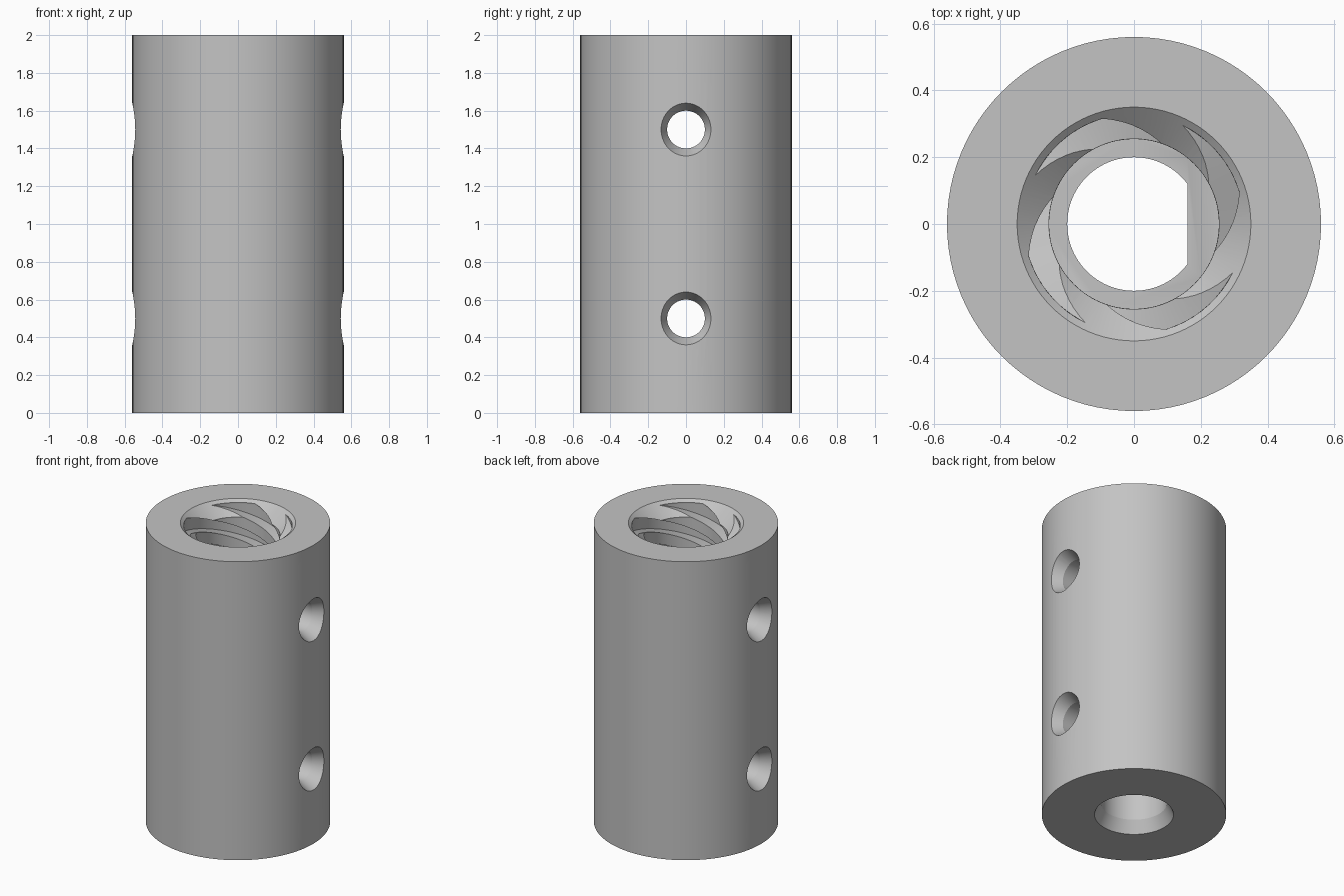
import bpy, bmesh
from math import radians, cos, sin, pi
from mathutils import Matrix

if "Cube" in bpy.data.objects:
    bpy.data.objects.remove(bpy.data.objects["Cube"], do_unlink=True)

HEIGHT, RADIUS, STEP_Z = 2.0, 0.56, 1.0
LEAD, STARTS = 0.64, 4
MINOR, MAJOR = 0.255, 0.33


def make_object(name, rings, matrix=Matrix()):
    """Skin a stack of rings into a closed solid."""
    bm = bmesh.new()
    rows = [[bm.verts.new(p) for p in ring] for ring in rings]
    n = len(rows[0])
    for low, high in zip(rows, rows[1:]):
        for i in range(n):
            j = (i + 1) % n
            bm.faces.new((low[i], low[j], high[j], high[i]))
    bm.faces.new(rows[0][::-1])
    bm.faces.new(rows[-1])
    bm.transform(matrix)
    bmesh.ops.recalc_face_normals(bm, faces=bm.faces)
    mesh = bpy.data.meshes.new(name)
    bm.to_mesh(mesh)
    bm.free()
    obj = bpy.data.objects.new(name, mesh)
    bpy.context.collection.objects.link(obj)
    return obj


def lathe(name, profile, sides, matrix=Matrix()):
    """Turn a (radius, z) profile about the z axis."""
    turn = [2 * pi * i / sides for i in range(sides)]
    return make_object(name, [[(r * cos(a), r * sin(a), z) for a in turn]
                              for r, z in profile], matrix)


def cut(target, cutter):
    """Subtract the cutter and discard it."""
    mod = target.modifiers.new("cut", "BOOLEAN")
    mod.operation, mod.solver, mod.object = "DIFFERENCE", "EXACT", cutter
    bpy.context.view_layer.objects.active = target
    bpy.ops.object.modifier_apply(modifier=mod.name)
    bpy.data.objects.remove(cutter, do_unlink=True)


def thread_ring(z):
    """Cross-section of the multi-start thread at one height."""
    base = 107 + (z - 1.983) * 360 / LEAD
    ring = []
    for s in range(STARTS):
        for radius, first, width in ((MAJOR, 0, 47), (MINOR, 47, 43)):
            for k in range(10):
                a = radians(base + s * 360 / STARTS + first + width * k / 9)
                ring.append((radius * cos(a), radius * sin(a), z))
    # Nudge apart nothing: flanks are radial steps between the two radii
    return ring


# Outer sleeve
sleeve = lathe("coupler_sleeve", [(RADIUS, 0), (RADIUS, HEIGHT)], 96)

# Threaded upper bore
layers = 120
top = HEIGHT + 0.05
cut(sleeve, make_object("thread_cutter", [
    thread_ring(STEP_Z + (top - STEP_Z) * i / layers) for i in range(layers + 1)]))

# Lead-in cone at the top
cut(sleeve, lathe("lead_in_cutter",
                  [(0.231, 1.9), (0.35, HEIGHT), (0.35, 2.1)], 96))

# Lower shaft bore with a flat on one side and a flared mouth
bore = lathe("shaft_cutter", [(0.25, -0.02), (0.2, 0.08), (0.2, 1.1)], 96)
flat = lathe("flat_cutter", [(0.5, 0.25), (0.5, 1.2)], 4,
             Matrix.Translation((0.16 + 0.5 * cos(pi / 4), 0, 0))
             @ Matrix.Rotation(pi / 4, 4, "Z"))
cut(bore, flat)
cut(sleeve, bore)

# Countersunk screw holes through both sides
for z in (0.5, 1.5):
    cut(sleeve, lathe("screw_hole_cutter",
                      [(0.16, -0.6), (0.1, -0.48), (0.1, 0.48), (0.16, 0.6)], 48,
                      Matrix.Translation((0, 0, z)) @ Matrix.Rotation(pi / 2, 4, "Y")))

# Plain grey finish
grey = bpy.data.materials.new("plain_grey")
grey.use_nodes = True
colour = (0.55, 0.55, 0.55, 1)
grey.diffuse_color = colour
grey.node_tree.nodes["Principled BSDF"].inputs["Base Color"].default_value = colour
sleeve.data.materials.clear()
sleeve.data.materials.append(grey)

bpy.ops.object.select_all(action="DESELECT")
sleeve.select_set(True)
bpy.context.view_layer.objects.active = sleeve
bpy.ops.object.shade_smooth_by_angle(angle=radians(25))
